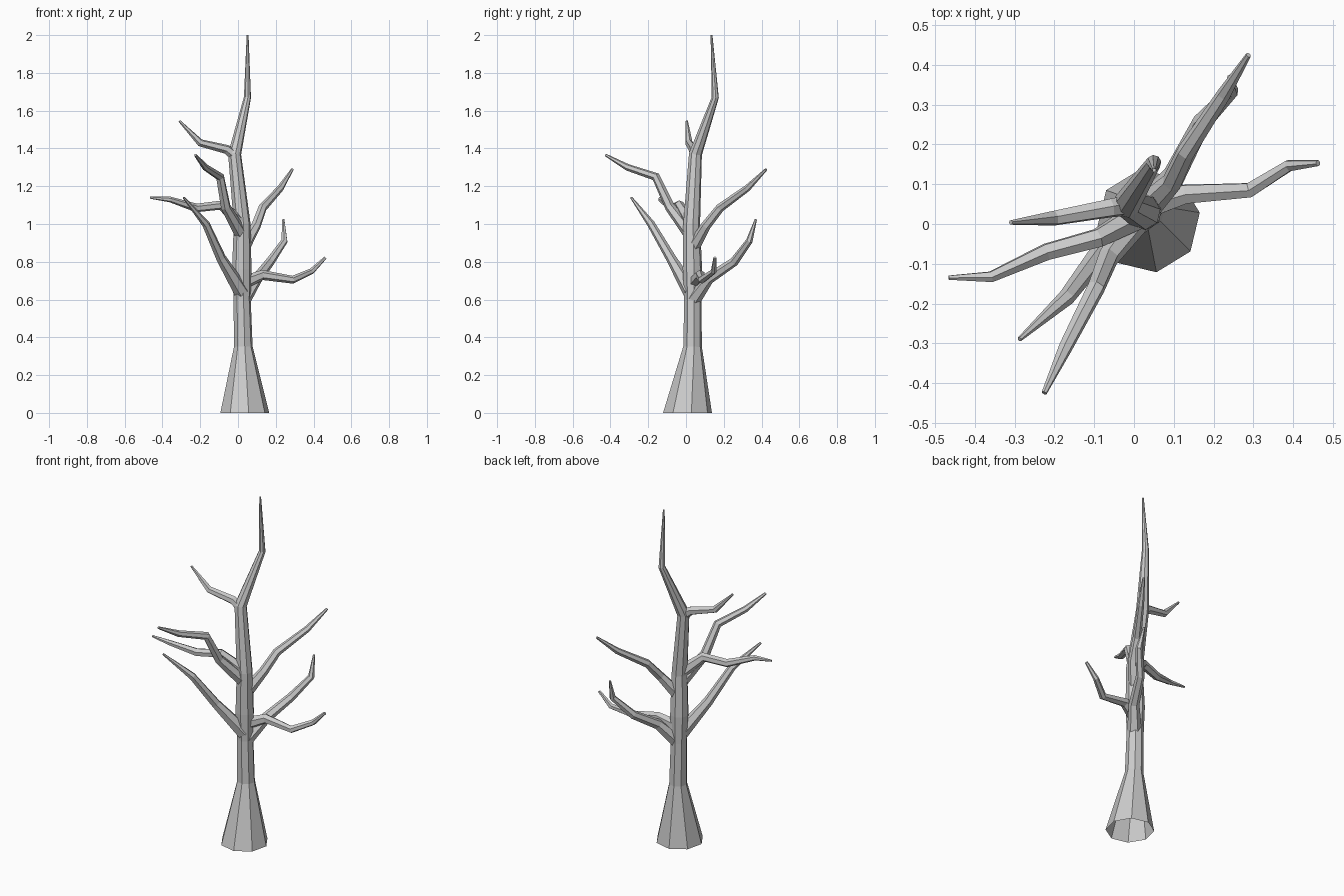
import bpy, bmesh, math
from mathutils import Vector


def limb(name, pts, sides, phase=0.0, start=None, cap_start=True):
    """Tapered faceted tube through (x, y, z, radius) points."""
    pos = [Vector(p[:3]) for p in pts]
    n = len(pos)
    bm = bmesh.new()
    rings, prev = [], Vector((0, 0, 1))
    ref = Vector((math.cos(phase), math.sin(phase), 0))
    for i in range(n):
        a = (pos[i] - pos[i - 1]).normalized() if i else Vector()
        b = (pos[i + 1] - pos[i]).normalized() if i < n - 1 else Vector()
        tan = (a + b).normalized()
        if i == 0 and start:
            tan = Vector(start)
        # carry the ring orientation along the path without twisting
        ref = prev.rotation_difference(tan) @ ref
        side = tan.cross(ref)
        prev = tan
        ring = []
        for k in range(sides):
            t = 2 * math.pi * k / sides
            ring.append(bm.verts.new(pos[i] + pts[i][3] * (ref * math.cos(t) + side * math.sin(t))))
        rings.append(ring)
    for r0, r1 in zip(rings, rings[1:]):
        for k in range(sides):
            j = (k + 1) % sides
            bm.faces.new((r0[k], r0[j], r1[j], r1[k]))
    bm.faces.new(rings[-1])
    if cap_start:
        bm.faces.new(rings[0][::-1])
    me = bpy.data.meshes.new(name)
    bm.to_mesh(me)
    bm.free()
    ob = bpy.data.objects.new(name, me)
    bpy.context.collection.objects.link(ob)
    return ob


# Trunk: flared, open foot, bending leader at the top
limb("trunk", [
    (0.036, 0.008, 0, 0.131), (0.028, 0.035, 0.35, 0.050), (0.022, 0.036, 0.60, 0.046),
    (0.020, 0.034, 0.76, 0.052), (0.022, 0.030, 1.00, 0.045), (-0.018, 0.050, 1.37, 0.035),
    (0.050, 0.155, 1.67, 0.019), (0.051, 0.135, 2.0, 0.005)],
    8, math.radians(9), (0, 0, 1), cap_start=False)

# Branches, each from inside the trunk out to its tip
branches = {
    "branch_top_left": [
        (-0.01, 0.048, 1.355, 0.028), (-0.06, 0.04, 1.395, 0.025),
        (-0.20, 0.015, 1.43, 0.020), (-0.31, 0.004, 1.545, 0.006)],
    "branch_upper_front": [
        (0.015, 0.02, 0.95, 0.036), (-0.065, -0.085, 1.09, 0.027),
        (-0.095, -0.16, 1.25, 0.023), (-0.172, -0.31, 1.30, 0.018), (-0.226, -0.425, 1.365, 0.007)],
    "branch_upper_left": [
        (0.01, 0.02, 1.01, 0.036), (-0.09, -0.035, 1.10, 0.026),
        (-0.22, -0.07, 1.085, 0.023), (-0.36, -0.133, 1.13, 0.015), (-0.466, -0.135, 1.14, 0.006)],
    "branch_lower_front": [
        (0.02, 0.025, 0.64, 0.042), (-0.09, -0.08, 0.82, 0.027),
        (-0.17, -0.185, 1.00, 0.021), (-0.288, -0.29, 1.14, 0.006)],
    "branch_upper_back": [
        (0.03, 0.04, 0.88, 0.036), (0.095, 0.105, 0.99, 0.026),
        (0.13, 0.18, 1.085, 0.023), (0.225, 0.325, 1.19, 0.018), (0.288, 0.425, 1.29, 0.007)],
    "branch_lower_back": [
        (0.03, 0.04, 0.60, 0.040), (0.10, 0.12, 0.71, 0.029),
        (0.17, 0.255, 0.80, 0.024), (0.246, 0.335, 0.91, 0.018), (0.24, 0.37, 1.025, 0.006)],
    "branch_lower_right": [
        (0.03, 0.045, 0.69, 0.036), (0.13, 0.075, 0.73, 0.027),
        (0.29, 0.085, 0.705, 0.021), (0.39, 0.147, 0.75, 0.016), (0.463, 0.153, 0.822, 0.008)],
}
for name, pts in branches.items():
    limb(name, pts, 6, 0.3)
